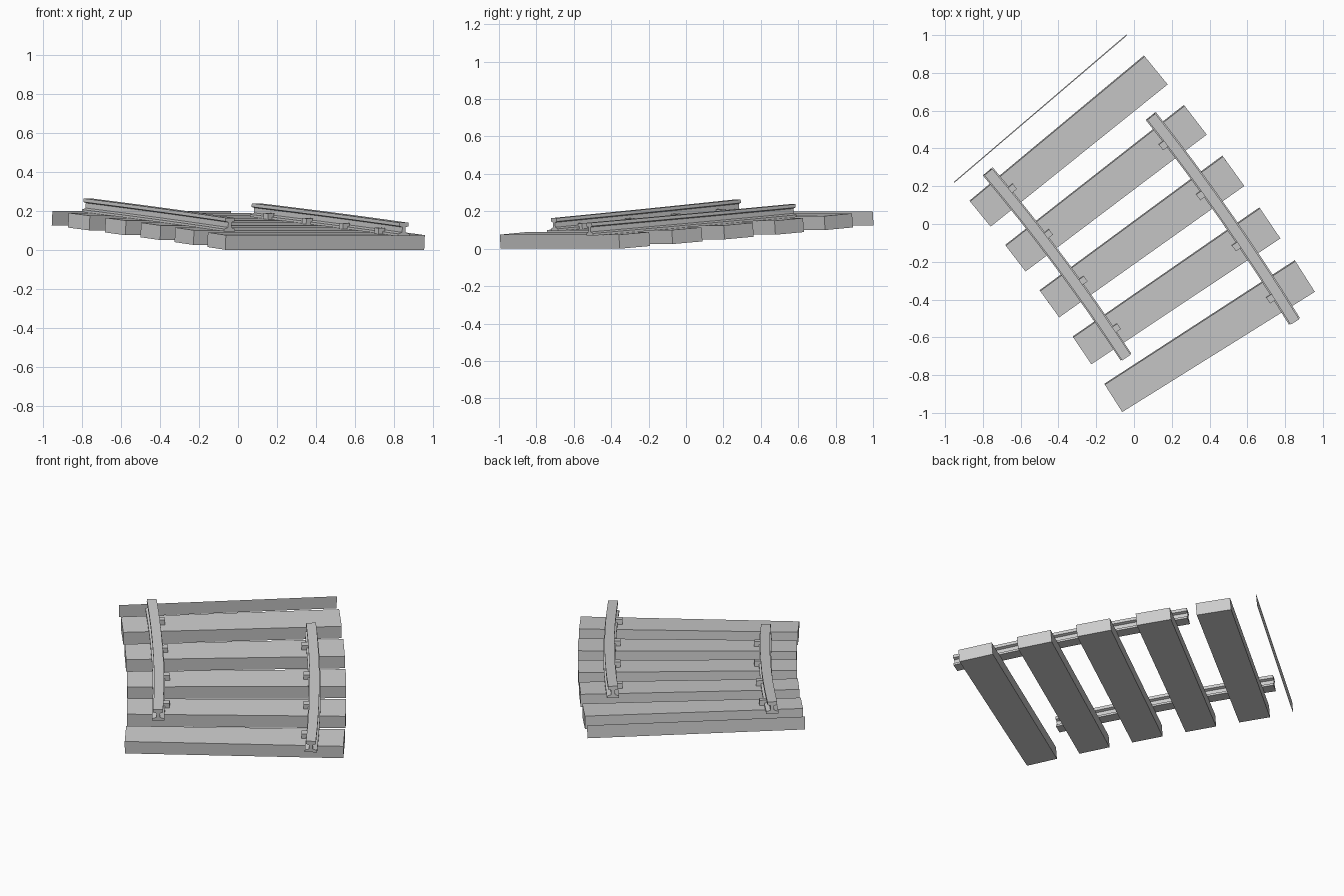
import bpy, bmesh
from math import radians, cos, sin

if "Cube" in bpy.data.objects:
    bpy.data.objects.remove(bpy.data.objects["Cube"])

# Curve layout: bend centre, mid-track radius, start angle, sleeper step, uphill slope
CX, CY, R = -8.672, -6.369, 10.75
A0, STEP, SLOPE = radians(32), radians(1.7), 0.078
PITCH = STEP * R                    # sleeper spacing along the track
SL_W, SL_H, SL_HALF = 0.182, 0.075, 0.601
GAUGE = 0.427


def bend(s, u, h):
    """Map distance along track, sideways offset and height onto the rising curve."""
    a = A0 + (s - SLOPE * h) / R
    return (CX + (R + u) * cos(a), CY + (R + u) * sin(a), SLOPE * s + h)


def sweep(name, profile, stations):
    """Sweep a closed (u, h) profile along the track through the given stations."""
    bm = bmesh.new()
    rings = [[bm.verts.new(bend(s, u, h)) for u, h in profile] for s in stations]
    n = len(profile)
    for r0, r1 in zip(rings, rings[1:]):
        for i in range(n):
            j = (i + 1) % n
            bm.faces.new((r0[i], r0[j], r1[j], r1[i]))
    bm.faces.new(rings[0])
    if len(rings) > 1:
        bm.faces.new(rings[-1][::-1])
        bmesh.ops.recalc_face_normals(bm, faces=bm.faces)
    mesh = bpy.data.meshes.new(name)
    bm.to_mesh(mesh)
    bm.free()
    obj = bpy.data.objects.new(name, mesh)
    bpy.context.collection.objects.link(obj)
    return obj


def rect(u0, u1, h0, h1):
    return [(u0, h0), (u1, h0), (u1, h1), (u0, h1)]


# Sleepers
sleeper = rect(-SL_HALF, SL_HALF, 0, SL_H)
for i in range(5):
    sweep(f"sleeper_{i + 1}", sleeper, [i * PITCH, i * PITCH + SL_W])

# Single end face where the next sleeper would begin
sweep("end_face", sleeper, [5 * PITCH])

# Rail cross-section: foot, web and head
half = [(0.034, 0), (0.034, 0.012), (0.010, 0.020),
        (0.010, 0.046), (0.027, 0.051), (0.027, 0.069)]
rail = half + [(-u, h) for u, h in reversed(half)]

# Rails (staggered by one sleeper) with clips on their inner sides
for label, side, first in (("left", -1, 1), ("right", 1, 0)):
    start = first * PITCH - 0.071
    sweep(f"{label}_rail", [(side * GAUGE + u, SL_H + h) for u, h in rail],
          [start + PITCH * k / 2 for k in range(9)])
    for i in range(first, first + 4):
        mid = i * PITCH + SL_W / 2
        inner = side * (GAUGE - 0.060)
        outer = side * (GAUGE - 0.020)
        sweep(f"{label}_clip_{i + 1}",
              rect(min(inner, outer), max(inner, outer), SL_H, SL_H + 0.030),
              [mid - 0.018, mid + 0.018])
